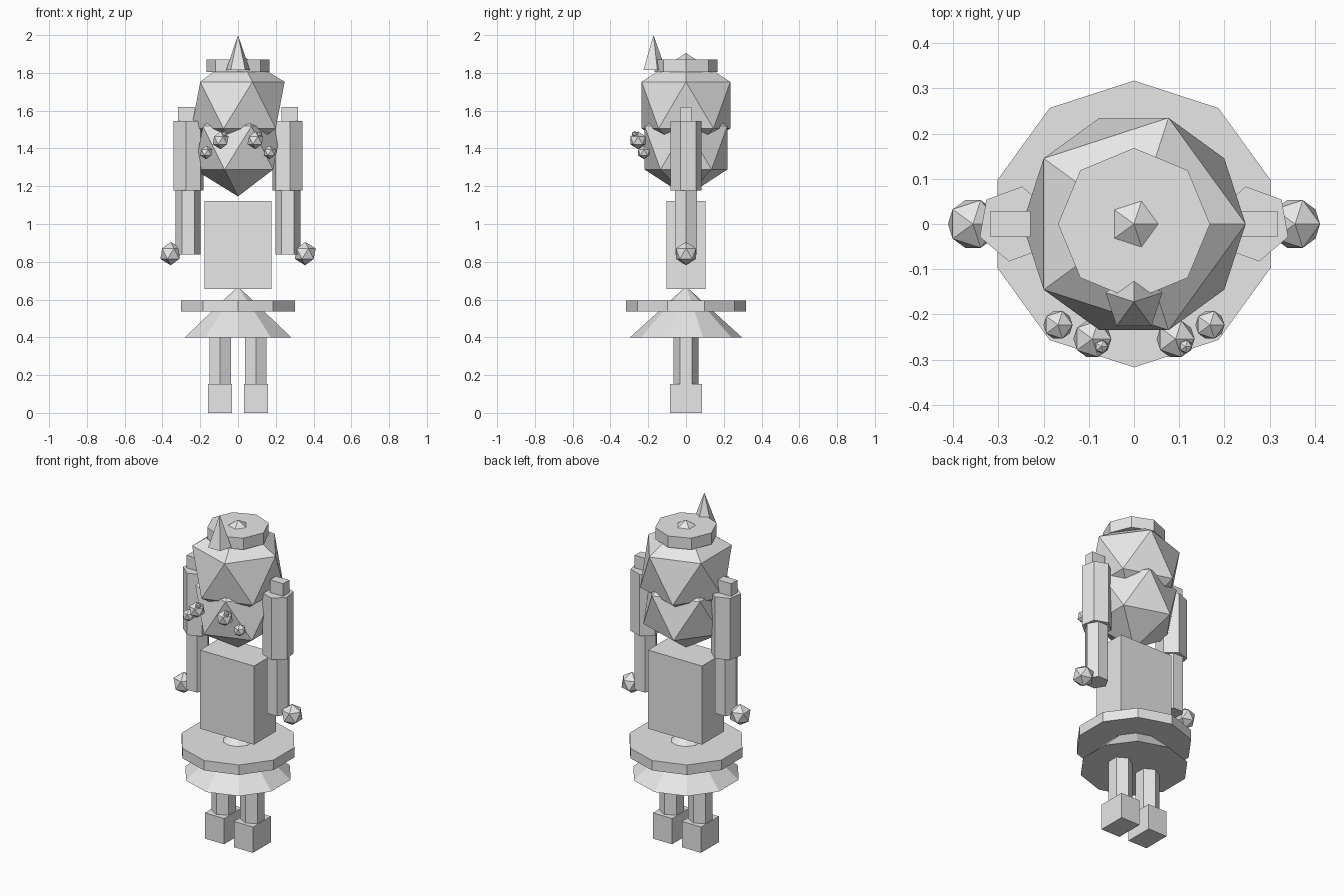
import bpy
from math import radians

cube = bpy.data.objects.get("Cube")
if cube:
    bpy.data.objects.remove(cube, do_unlink=True)

grey = bpy.data.materials.new("light_grey")
grey.use_nodes = True
grey.diffuse_color = (0.8, 0.8, 0.8, 1)
grey.node_tree.nodes["Principled BSDF"].inputs["Base Color"].default_value = (0.8, 0.8, 0.8, 1)


def finish(name):
    obj = bpy.context.object
    obj.name = name
    obj.data.materials.clear()
    obj.data.materials.append(grey)
    return obj


def box(name, x, width, depth, bottom, top):
    bpy.ops.mesh.primitive_cube_add(size=1, location=(x, 0, (bottom + top) / 2))
    obj = finish(name)
    obj.scale = (width, depth, top - bottom)
    return obj


def prism(name, sides, radius, x, bottom, top, turn=0.0):
    bpy.ops.mesh.primitive_cylinder_add(
        vertices=sides, radius=radius, depth=top - bottom,
        location=(x, 0, (bottom + top) / 2), rotation=(0, 0, radians(turn)))
    return finish(name)


def cone(name, sides, radius, y, bottom, top):
    bpy.ops.mesh.primitive_cone_add(
        vertices=sides, radius1=radius, radius2=0, depth=top - bottom,
        location=(0, y, (bottom + top) / 2))
    return finish(name)


def gem(name, radius, x, y, z):
    bpy.ops.mesh.primitive_ico_sphere_add(subdivisions=1, radius=radius, location=(x, y, z))
    return finish(name)


# Head, hair, cap and horn
gem("head", 0.257, 0, 0, 1.403)
gem("hair", 0.276, 0, 0, 1.629)
prism("cap", 8, 0.168, 0, 1.804, 1.872)
cone("horn", 5, 0.066, -0.172, 1.815, 2.0)

# Torso, waist ring and skirt
box("torso", 0, 0.355, 0.205, 0.655, 1.122)
prism("waist_ring", 10, 0.317, 0, 0.536, 0.595)
cone("skirt", 10, 0.296, 0, 0.4, 0.67)

# Paired parts
for side, s in (("left", 1), ("right", -1)):
    gem(side + "_eye", 0.047, s * 0.092, -0.254, 1.443)
    gem(side + "_pupil", 0.016, s * 0.093 + 0.021, -0.271, 1.477)
    gem(side + "_cheek", 0.036, s * 0.168, -0.223, 1.379)

    box(side + "_shoulder", s * 0.273, 0.088, 0.057, 1.5, 1.62)
    prism(side + "_upper_arm", 6, 0.084, s * 0.262, 1.178, 1.545, s * 10)
    prism(side + "_forearm", 6, 0.066, s * 0.264, 0.838, 1.178, 30)
    gem(side + "_hand", 0.062, s * 0.356, 0, 0.843)

    prism(side + "_leg", 6, 0.066, s * 0.095, 0.153, 0.42)
    box(side + "_foot", s * 0.095, 0.126, 0.168, 0, 0.153)
